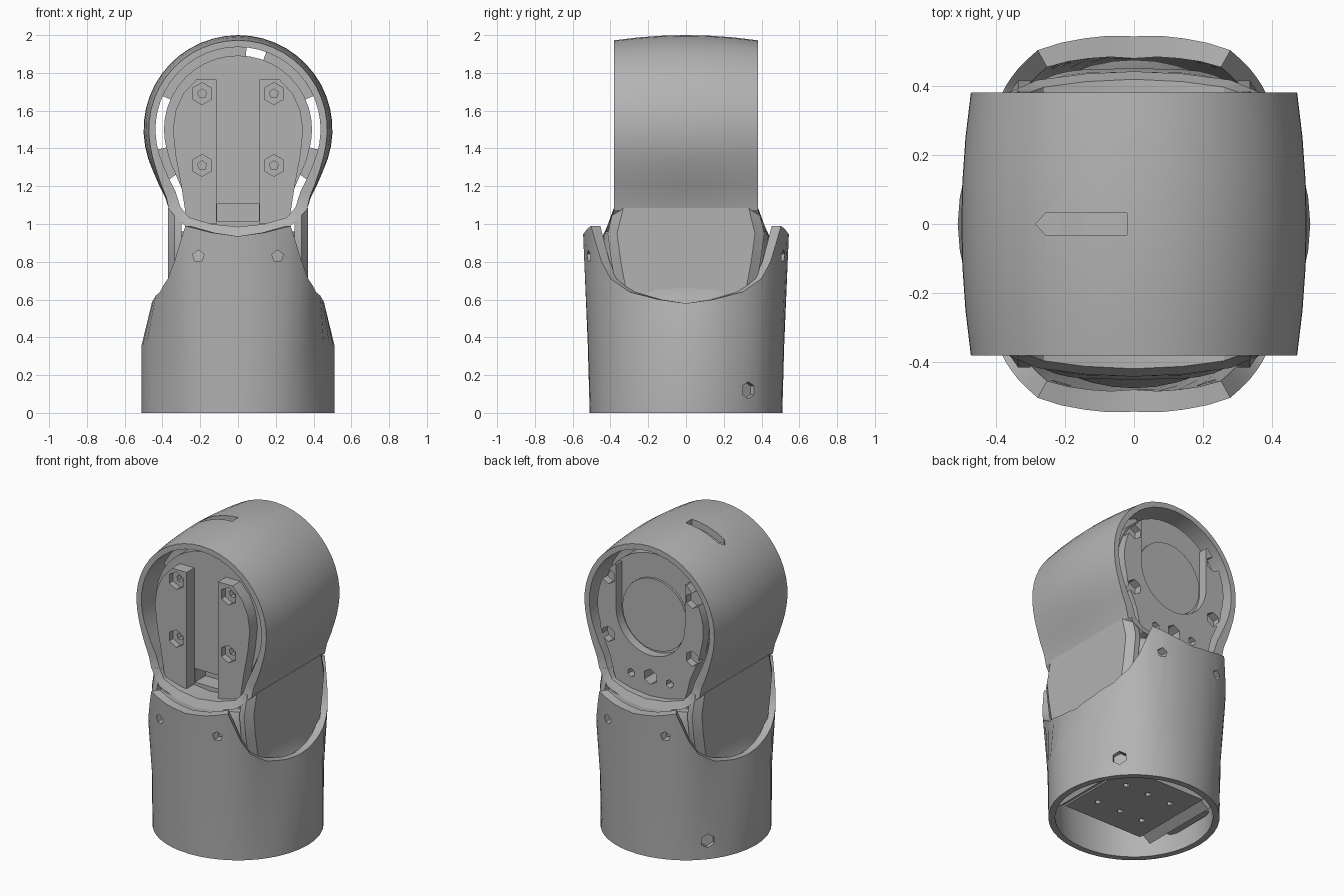
import bpy, bmesh, math
from mathutils import Matrix, Vector

cube = bpy.data.objects.get("Cube")
if cube:
    bpy.data.objects.remove(cube, do_unlink=True)

grey = bpy.data.materials.new("mid_grey")
grey.use_nodes = True
colour = (0.45, 0.45, 0.45, 1)
grey.diffuse_color = colour
for node in grey.node_tree.nodes:
    if node.type == 'BSDF_PRINCIPLED':
        node.inputs["Base Color"].default_value = colour
        node.inputs["Roughness"].default_value = 0.6


def finish(name, bm):
    bmesh.ops.recalc_face_normals(bm, faces=bm.faces[:])
    mesh = bpy.data.meshes.new(name)
    bm.to_mesh(mesh)
    bm.free()
    mesh.materials.append(grey)
    ob = bpy.data.objects.new(name, mesh)
    bpy.context.collection.objects.link(ob)
    return ob


def loft(name, rings, cyclic=False):
    """Skin a list of equal rings; cap the ends, or join last to first."""
    bm = bmesh.new()
    rows = [[bm.verts.new(p) for p in ring] for ring in rings]
    pairs = list(zip(rows, rows[1:]))
    if cyclic:
        pairs.append((rows[-1], rows[0]))
    else:
        bm.faces.new(rows[0])
        bm.faces.new(rows[-1])
    n = len(rows[0])
    for a, b in pairs:
        for i in range(n):
            j = (i + 1) % n
            bm.faces.new((a[i], a[j], b[j], b[i]))
    return finish(name, bm)


def prism(name, pts, y0, y1):
    return loft(name, [[(x, y, z) for x, z in pts] for y in (y0, y1)])


def box(name, centre, size, tilt=0):
    bm = bmesh.new()
    m = Matrix.Translation(centre) @ Matrix.Rotation(tilt, 4, 'Y') @ Matrix.Diagonal((*size, 1))
    bmesh.ops.create_cube(bm, size=1, matrix=m)
    return finish(name, bm)


def cut(ob, cutter):
    mod = ob.modifiers.new("cut", 'BOOLEAN')
    mod.operation, mod.solver, mod.object = 'DIFFERENCE', 'EXACT', cutter
    cutter.hide_render = True
    bpy.context.view_layer.objects.active = ob
    bpy.ops.object.modifier_apply(modifier=mod.name)
    bpy.data.objects.remove(cutter, do_unlink=True)


def drill(ob, centres, direction, radius, length, sides=6):
    """Cut holes; direction is a vector, or None for radially from the z axis."""
    for c in centres:
        d = Vector(direction) if direction else Vector((c[0], c[1], 0))
        bm = bmesh.new()
        m = Matrix.Translation(c) @ d.to_track_quat('Z', 'Y').to_matrix().to_4x4()
        bmesh.ops.create_cone(bm, cap_ends=True, segments=sides, radius1=radius,
                              radius2=radius, depth=length, matrix=m)
        cut(ob, finish("drill_cutter", bm))


def arc(r, a0, a1, n, cz=1.5):
    steps = [math.radians(a0 + (a1 - a0) * i / n) for i in range(n + 1)]
    return [(r * math.cos(a), cz + r * math.sin(a)) for a in steps]


def mirrored(half):
    """Close a right-hand half outline that starts and ends on x = 0."""
    return half + [(-x, z) for x, z in half[-2:0:-1]]


def flip(pts):
    return [(-x, z) for x, z in pts]


# Sleeve: tube whose saddle-shaped rim rises into front and back tabs
rim = [(0, .45, .58), (18, .47, .60), (36, .51, .64), (47, .545, .71), (53, .56, .8),
       (61, .575, .99), (75, .556, .955), (90, .543, .935)]


def rim_at(a):
    for (a0, r0, z0), (a1, r1, z1) in zip(rim, rim[1:]):
        if a <= a1:
            t = (a - a0) / (a1 - a0)
            return r0 + (r1 - r0) * t, z0 + (z1 - z0) * t


quarter = [0, 9, 18, 27, 36, 42, 47, 50, 53, 57, 61, 68, 75, 82]
angles = []
for q in range(4):
    angles += [(90 * q + a, a) for a in quarter] if q % 2 == 0 else \
              [(90 * q + 90 - a, a) for a in [90] + quarter[:0:-1]]


def sleeve_ring(level, wall):
    ring = []
    for real, a in angles:
        r, z = rim_at(a)
        if level < 2:
            z = 0.36 * level
            r = 0.51 + (r - 0.51) * 0.3 * level if r > 0.51 else 0.51
            r -= wall
        else:
            r -= wall * (1 + .6 * a / 90)
        t = math.radians(real)
        ring.append((r * math.cos(t), r * math.sin(t), z))
    return ring


sleeve = loft("sleeve", [sleeve_ring(k, 0) for k in (0, 1, 2)]
              + [sleeve_ring(k, .04) for k in (2, 1, 0)], cyclic=True)
drill(sleeve, [(sx * .21, sy * .52, .83) for sx in (1, -1) for sy in (1, -1)],
      (0, 1, 0), .032, .2, 5)
drill(sleeve, [(s * .39, .33, .12) for s in (1, -1)], None, .045, .06)


# Neck: hollow rounded block rising out of the sleeve
def neck_ring(z, a, b, power):
    pts = []
    for i in range(48):
        c, s = math.cos(math.tau * i / 48), math.sin(math.tau * i / 48)
        pts.append((math.copysign(a * abs(c) ** (2 / power), c),
                    math.copysign(b * abs(s) ** (2 / power), s), z))
    return pts


levels = [(.42, .475, .475, 2), (.56, .395, .45, 3), (.66, .37, .45, 4), (.8, .37, .45, 4),
          (.93, .37, .44, 4), (.96, .37, .43, 4)]
neck = loft("neck", [neck_ring(*v) for v in levels]
            + [neck_ring(z, a - .04, b - .04, p) for z, a, b, p in levels[::-1]], cyclic=True)

# Flat cheeks that carry the head's flanks down the neck
for side, s in (("left", 1), ("right", -1)):
    loft(side + "_neck_cheek",
         [[(s * x, y, z) for x, y in ((.3, -d), (.335, -d), (.37, .05 - d),
                                      (.37, d - .05), (.335, d), (.3, d))]
          for z, d in ((.56, .35), (.8, .395), (.95, .415), (1.085, .382))])

# Head shell: barrel-shaped open tube lying along y
outer = mirrored([(0, .935), (.14, .95), (.28, .99), (.365, 1.075), (.385, 1.14), (.42, 1.21),
                  (.45, 1.28)] + arc(.5, -18, 90, 14))
inner = mirrored([(0, .985), (.14, 1.0), (.26, 1.035), (.305, 1.09), (.33, 1.17), (.365, 1.24),
                  (.395, 1.31)] + arc(.437, -18, 90, 14))


def head_ring(pts, y, barrel):
    ring = []
    for x, z in pts:
        w = max(0, min(1, (z - 1.08) / .3))
        k = 1 - barrel * w * (y / .38) ** 2
        ring.append((x * k, y * (1 + 1.2 * max(0, 1.07 - z)), 1.5 + (z - 1.5) * k))
    return ring


stations = [-.38, -.25, -.12, 0, .12, .25, .38]
shell = loft("head_shell", [head_ring(outer, y, .055) for y in stations]
             + [head_ring(inner, y, 0) for y in stations[::-1]], cyclic=True)
slot = [(-.285, 0), (-.255, .032), (-.02, .032), (-.02, -.032), (-.255, -.032)]
cut(shell, loft("slot_cutter", [[(x, y, z) for x, y in slot] for z in (1.9, 2.1)]))

# Core: solid insert inside the shell, leaving a narrow gap around it
core_side = [(.2, .98), (.25, 1.03), (.265, 1.07), (.29, 1.17), (.36, 1.33)]
core = prism("head_core", mirrored([(0, .965)] + core_side + arc(.392, -18, 90, 12)), -.29, .31)
drill(core, [(0, .31, 1.11)], (0, 1, 0), .05, .1)
cut(core, box("channel_recess_cutter", (0, -.26, 1.06), (.22, .16, .09)))

# Webs joining the core to the shell
for i, (a0, a1) in enumerate(((24, 70), (84, 108), (108, 156), (-36, -14), (194, 216))):
    prism("core_web_%d" % (i + 1), arc(.37, a0, a1, 6) + arc(.455, a1, a0, 6), -.2, .2)

# Front clamp bars with stepped screw holes
bar = [(.115, 1.0), (.22, 1.01), (.275, 1.04), (.3, 1.2), (.33, 1.36), (.345, 1.5),
       (.33, 1.6), (.29, 1.69), (.22, 1.765), (.115, 1.765)]
for side, s, pts in (("left", 1, bar), ("right", -1, flip(bar))):
    ob = prism(side + "_front_bar", pts, -.37, -.28)
    spots = [(s * .19, -.37, z) for z in (1.31, 1.69)]
    drill(ob, spots, (0, 1, 0), .058, .08)
    drill(ob, spots, (0, 1, 0), .025, .15, 5)

# Back plate: raised U around a round recess
back = prism("back_plate", arc(.25, -180, 0, 20) + [(.25, 1.78)] + arc(.385, 47, -18, 8)
             + core_side[::-1] + [(0, .965)] + flip(core_side)
             + flip(arc(.385, -18, 47, 8)) + [(-.25, 1.78)], .3, .37)
drill(back, [(s * .305, .37, z) for s in (1, -1) for z in (1.31, 1.69)], (0, 1, 0), .05, .1)
drill(back, [(0, .37, 1.11)], (0, 1, 0), .05, .2)
drill(back, [(s * .14, .37, 1.1) for s in (1, -1)], (0, 1, 0), .028, .1)
prism("back_disc", arc(.235, 0, 345, 23), .3, .325)

# Underside: mounting plate with screw holes and side rails
plate = box("mounting_plate", (0, 0, .12), (.58, .58, .04))
drill(plate, [(x, y, .1) for x in (-.17, 0, .17) for y in (-.13, .13)], (0, 0, 1), .02, .04)
for side, s in (("left", 1), ("right", -1)):
    box(side + "_base_rail", (s * .33, 0, .1), (.07, .54, .03), s * .6)
    box(side + "_rail_foot", (s * .39, 0, .14), (.12, .36, .04))

# Smooth the curved faces, keep edges sharp
for ob in bpy.context.scene.objects:
    ob.select_set(ob.type == 'MESH')
bpy.context.view_layer.objects.active = sleeve
bpy.ops.object.shade_smooth_by_angle(angle=math.radians(28))
